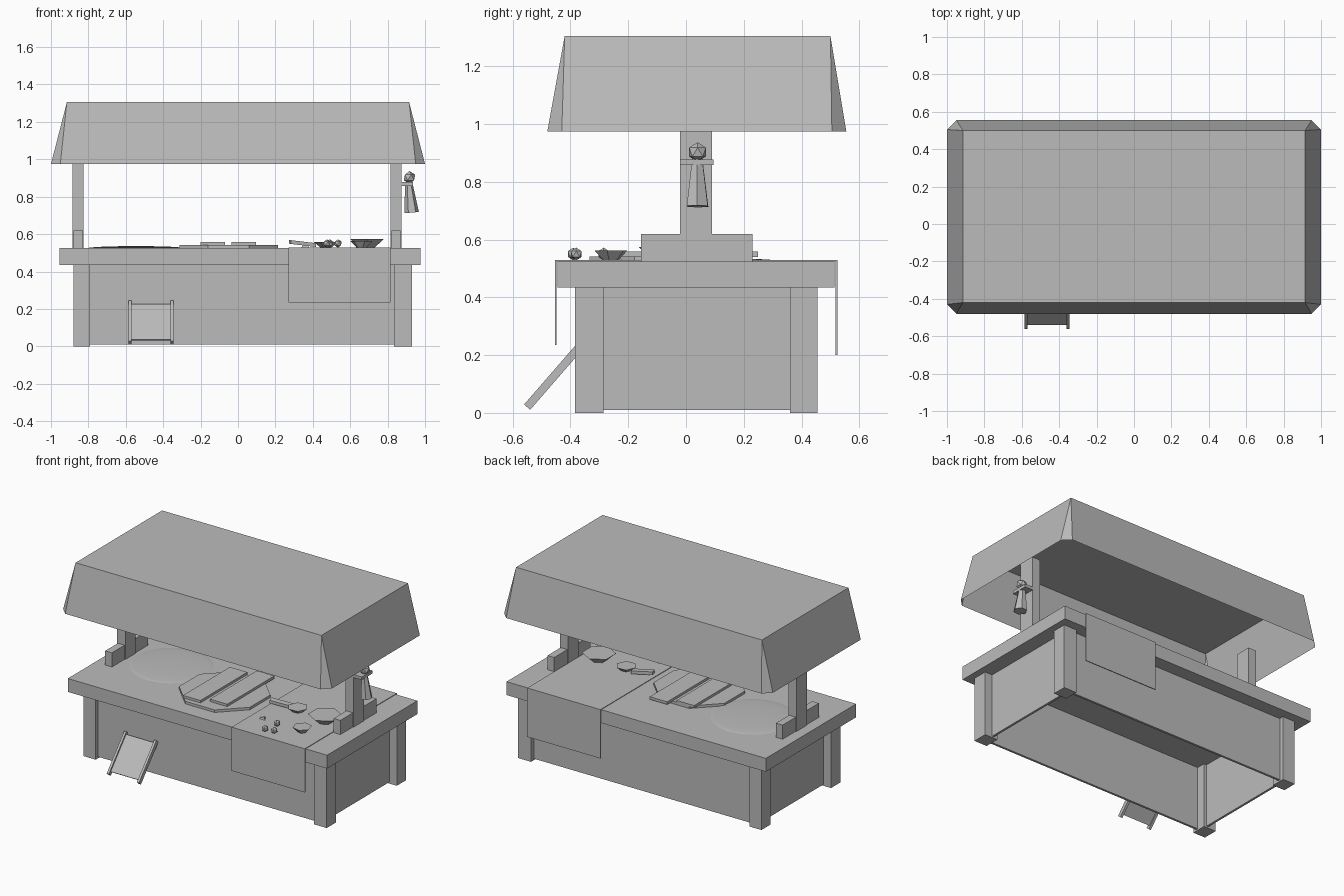
import bpy, bmesh, math
from mathutils import Matrix, Vector

cube = bpy.data.objects.get("Cube")
if cube:
    bpy.data.objects.remove(cube, do_unlink=True)

GREY = (0.5, 0.5, 0.5, 1.0)
grey = bpy.data.materials.new("plain grey")
grey.use_nodes = True
grey.diffuse_color = GREY
grey.node_tree.nodes["Principled BSDF"].inputs["Base Color"].default_value = GREY


def finish(name, bm, matrix=None):
    """Turn a bmesh into a named grey object."""
    bmesh.ops.recalc_face_normals(bm, faces=bm.faces)
    mesh = bpy.data.meshes.new(name)
    bm.to_mesh(mesh)
    bm.free()
    mesh.materials.append(grey)
    obj = bpy.data.objects.new(name, mesh)
    if matrix:
        obj.matrix_world = matrix
    bpy.context.collection.objects.link(obj)
    return obj


def box(name, x, y, z, matrix=None):
    """Box from (min, max) ranges on each axis."""
    bm = bmesh.new()
    bmesh.ops.create_cube(bm, size=1)
    for v in bm.verts:
        v.co = [r[0] if c < 0 else r[1] for c, r in zip(v.co, (x, y, z))]
    return finish(name, bm, matrix)


def cone(name, sides, r1, r2, depth, place, turn=0.0, matrix=None):
    """Cone or prism with its base centred on place."""
    bm = bmesh.new()
    bmesh.ops.create_cone(bm, cap_ends=True, segments=sides, radius1=r1, radius2=r2, depth=depth)
    bmesh.ops.translate(bm, verts=bm.verts, vec=(0, 0, depth / 2))
    m = Matrix.Translation(place) @ (matrix or Matrix()) @ Matrix.Rotation(turn, 4, "Z")
    return finish(name, bm, m)


def gem(name, radius, place, levels=1):
    bm = bmesh.new()
    bmesh.ops.create_icosphere(bm, subdivisions=levels, radius=radius)
    return finish(name, bm, Matrix.Translation(place))


# Canopy: open shell with clipped lower corners
bm = bmesh.new()
top, bottom = [], []
cut = 0.05
for sx, sy in ((-1, -1), (1, -1), (1, 1), (-1, 1)):
    top.append(bm.verts.new((sx * 0.915, 0.04 + sy * 0.46, 1.305)))
    y = 0.0375 + sy * 0.5175
    pair = [(sx, y - sy * cut, 0.975), (sx * (1 - cut), y, 0.975)]
    if sx != sy:
        pair.reverse()
    bottom.append([bm.verts.new(p) for p in pair])
bm.faces.new(top)
for i in range(4):
    j = (i + 1) % 4
    bm.faces.new((top[i], bottom[i][0], bottom[i][1]))
    bm.faces.new((top[i], bottom[i][1], bottom[j][0], top[j]))
finish("canopy", bm)

# Counter and hollow base
box("counter_top", (-0.955, 0.975), (-0.445, 0.515), (0.435, 0.525))
box("front_panel", (-0.83, 0.88), (-0.36, -0.345), (0.01, 0.44))
box("back_panel", (-0.83, 0.88), (0.41, 0.425), (0.01, 0.44))
box("left_panel", (0.86, 0.875), (-0.35, 0.42), (0.01, 0.44))
box("right_panel", (-0.825, -0.81), (-0.35, 0.42), (0.01, 0.44))
for side, x in (("right", (-0.88, -0.79)), ("left", (0.835, 0.93))):
    box(side + "_front_leg", x, (-0.385, -0.285), (0, 0.44))
    box(side + "_back_leg", x, (0.36, 0.455), (0, 0.44))

# Canopy posts with foot beams
for side, x in (("right", -0.855), ("left", 0.845)):
    box(side + "_post", (x - 0.03, x + 0.03), (-0.02, 0.09), (0.52, 1.09))
    box(side + "_post_foot", (x - 0.025, x + 0.025), (-0.155, 0.23), (0.52, 0.62))

# Cloth runner over the counter
runner = (0.27, 0.815)
box("runner_top", runner, (-0.452, 0.523), (0.525, 0.529))
box("runner_front", runner, (-0.454, -0.448), (0.235, 0.529))
box("runner_back", runner, (0.518, 0.524), (0.2, 0.529))

# Leaning board with side rails
lean = Matrix.Translation((-0.465, -0.55, 0.02)) @ Matrix.Rotation(-math.radians(41), 4, "X")
box("leaning_board", (-0.105, 0.105), (-0.004, 0.006), (0.02, 0.27), lean)
for side, x in (("right", -0.112), ("left", 0.112)):
    box(side + "_board_rail", (x - 0.008, x + 0.008), (-0.014, 0.014), (0, 0.285), lean)

# Shallow smooth mound on the counter
bm = bmesh.new()
bmesh.ops.create_uvsphere(bm, u_segments=24, v_segments=12, radius=1)
bmesh.ops.delete(bm, geom=[v for v in bm.verts if v.co.z < -0.01], context="VERTS")
for f in bm.faces:
    f.smooth = True
finish("mound", bm, Matrix.Translation((-0.545, 0.07, 0.524)) @ Matrix.Diagonal((0.26, 0.26, 0.012, 1)))

# Round serving board with two raised slats
cone("round_board", 8, 0.285, 0.285, 0.017, (-0.05, -0.07, 0.525), math.pi / 8)
for i, x in enumerate((-0.135, 0.03)):
    box("slat_%d" % (i + 1), (x - 0.065, x + 0.065), (-0.3 + i * 0.05, 0.2 + i * 0.05), (0.54, 0.558))

# Bowls, fruit and sticks
for i, (x, y, r, h) in enumerate(((0.69, -0.06, 0.105, 0.047), (0.66, -0.26, 0.06, 0.035), (0.47, -0.035, 0.065, 0.03))):
    cone("bowl_%d" % (i + 1), 6, r * 0.45, r, h, (x, y, 0.528), 0.3 * i)
for i, (x, y) in enumerate(((0.475, -0.39), (0.535, -0.38), (0.49, -0.285))):
    gem("fruit_%d" % (i + 1), 0.022, (x, y, 0.55))
tilt = Matrix.Translation((0.345, -0.035, 0.55)) @ Matrix.Rotation(0.12, 4, "Y") @ Matrix.Rotation(0.25, 4, "Z")
box("stick", (-0.07, 0.07), (-0.02, 0.02), (-0.01, 0.01), tilt)
cone("chip", 3, 0.025, 0.015, 0.012, (0.36, -0.245, 0.528))

# Bundle hanging from the left post
gem("bundle_knot", 0.034, (0.917, 0.04, 0.903))
box("bundle_band", (0.872, 0.935), (-0.02, 0.095), (0.858, 0.878))
cone("bundle_skirt", 6, 0.046, 0.022, 0.165, (0.928, 0.04, 0.715), math.pi / 6,
     Matrix.Rotation(-0.1, 4, "Y") @ Matrix.Diagonal((0.75, 1, 1, 1)))
